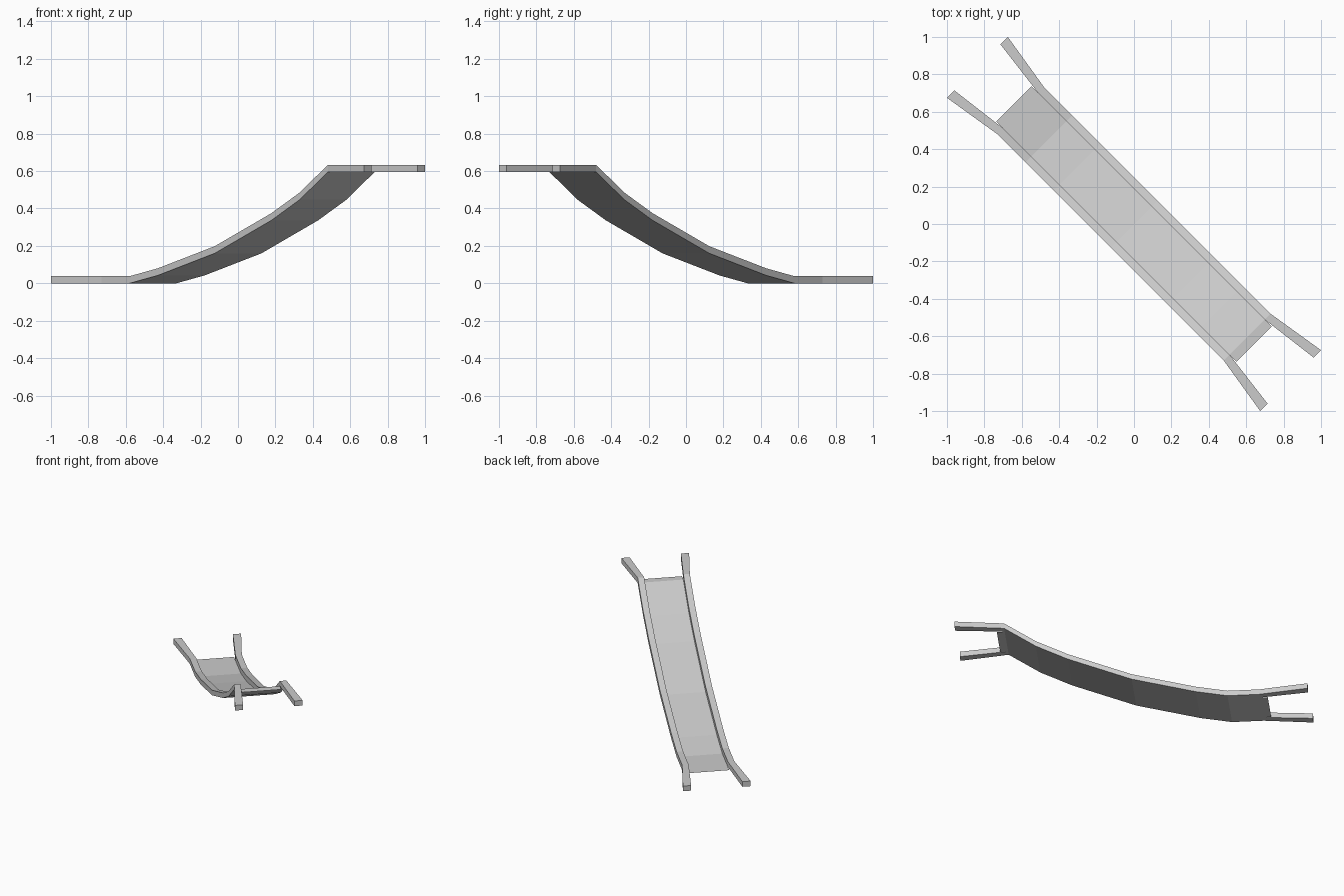
import bpy
import bmesh
import math

cube = bpy.data.objects.get("Cube")
if cube:
    bpy.data.objects.remove(cube, do_unlink=True)

grey = bpy.data.materials.new("light_grey")
grey.use_nodes = True
colour = (0.6, 0.6, 0.6, 1.0)
grey.diffuse_color = colour
grey.node_tree.nodes["Principled BSDF"].inputs["Base Color"].default_value = colour

# Slide profile: (distance along the slide, underside height)
TOP = 0.595
PROFILE = [(-0.856, 0.0), (-0.643, 0.0), (-0.43, 0.042), (0.0, 0.16),
           (0.43, 0.337), (0.643, 0.447), (0.856, TOP)]
INNER, OUTER = 0.133, 0.177      # straight rail edges, from the centre line
END, END_INNER, END_OUTER = 1.184, 0.174, 0.23   # flared handle ends
LIP = 0.909                      # where the floor sheet stops
RAIL_HEIGHT = 0.038


def make_object(name, bm):
    """Turn a bmesh laid along x into an object running diagonally."""
    mesh = bpy.data.meshes.new(name)
    bm.to_mesh(mesh)
    bm.free()
    mesh.materials.append(grey)
    obj = bpy.data.objects.new(name, mesh)
    obj.rotation_euler.z = -math.pi / 4
    bpy.context.collection.objects.link(obj)
    return obj


# Side rails: a rectangular section swept along the profile, flared at the ends
stations = [(-END, 0.0, END_INNER, END_OUTER)]
stations += [(s, z, INNER, OUTER) for s, z in PROFILE]
stations += [(END, TOP, END_INNER, END_OUTER)]

bm = bmesh.new()
rings = []
for s, z, inner, outer in stations:
    corners = [(inner, z), (outer, z), (outer, z + RAIL_HEIGHT), (inner, z + RAIL_HEIGHT)]
    rings.append([bm.verts.new((s, t, h)) for t, h in corners])
for a, b in zip(rings, rings[1:]):
    for i in range(4):
        j = (i + 1) % 4
        bm.faces.new((a[i], a[j], b[j], b[i]))
bm.faces.new(rings[0])
bm.faces.new(rings[-1])
bmesh.ops.recalc_face_normals(bm, faces=bm.faces)
rails = make_object("side_rails", bm)
mirror = rails.modifiers.new("mirror", "MIRROR")
mirror.use_axis = (False, True, False)

# Slide floor: a thin sheet between the rails, facing up
bm = bmesh.new()
rows = [[bm.verts.new((s, t, z)) for t in (-INNER, INNER)]
        for s, z in [(-LIP, 0.0)] + PROFILE + [(LIP, TOP)]]
for a, b in zip(rows, rows[1:]):
    bm.faces.new((a[0], b[0], b[1], a[1]))
make_object("slide_floor", bm)
